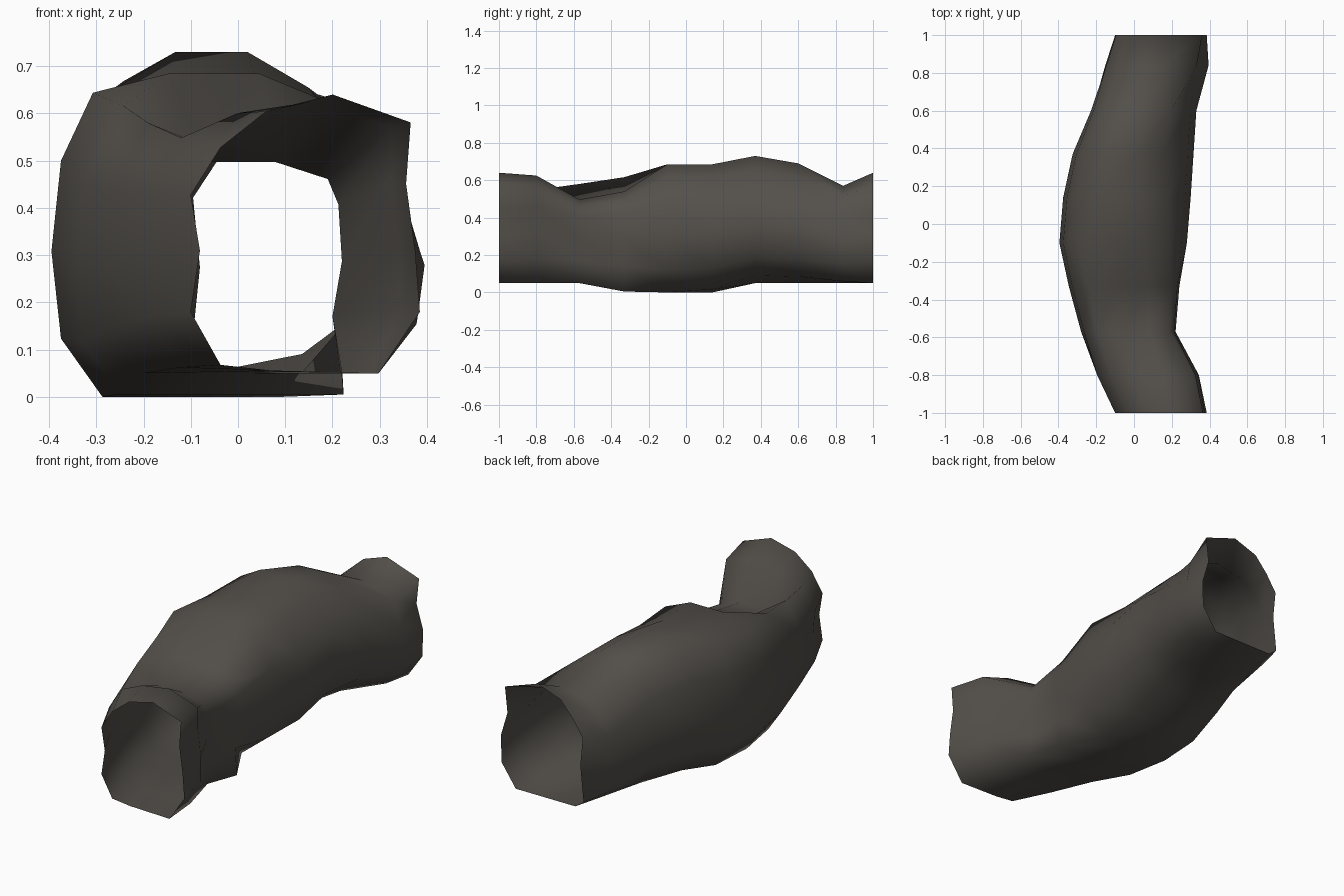
import bpy, bmesh

# Cross-sections as (across 0..1, up 0..1), clockwise from the left side
FRONT = [(.04, .44), (0, .64), (.13, .81), (.33, .94), (.62, 1), (.96, .9), (.94, .68),
         (.98, .44), (1, .22), (.82, 0), (.35, .01), (.13, .03), (0, .22)]
NEAR = [(0, .45), (.03, .73), (.18, 1), (.44, 1), (.72, 1), (.94, .92), (.985, .8),
        (1, .53), (.96, .27), (1, 0), (.5, 0), (.16, 0), (.03, .18)]
CENTRE = [(0, .45), (.03, .73), (.13, .94), (.37, 1), (.65, 1), (.87, .91), (.96, .7),
          (1, .45), (.95, .18), (.72, 0), (.45, 0), (.16, 0), (.03, .18)]
FAR = [(0, .42), (.03, .72), (.13, .91), (.3, 1), (.54, 1), (.74, .89), (.95, .68),
       (1, .44), (.92, .2), (.72, .06), (.4, 0), (.14, 0), (.02, .18)]
BACK = [(.04, .38), (.01, .63), (.13, .78), (.28, .92), (.56, 1), (.95, .89), (.92, .66),
        (1, .44), (.99, .2), (.82, 0), (.46, 0), (.1, 0), (0, .06)]

# Stations along the tunnel: y, left, right, bottom, top left, top right,
# the two sections it mixes and how much of the second
STATIONS = [
    (-1, -.10, .385, .05, .64, .64, FRONT, NEAR, 0),
    (-.8, -.20, .35, .05, .625, .625, FRONT, NEAR, .3),
    (-.57, -.28, .22, .05, .58, .497, FRONT, NEAR, 1),
    (-.33, -.345, .24, .005, .62, .54, NEAR, CENTRE, .1),
    (-.1, -.395, .28, 0, .685, .685, NEAR, CENTRE, 1),
    (.14, -.375, .30, 0, .685, .685, CENTRE, FAR, .4),
    (.37, -.325, .315, .05, .73, .73, CENTRE, FAR, 1),
    (.6, -.23, .33, .05, .69, .69, FAR, BACK, .1),
    (.84, -.155, .395, .05, .57, .57, FAR, BACK, .7),
    (1, -.10, .385, .05, .64, .64, FAR, BACK, 1),
]

rock = bpy.data.materials.new("dark warm grey")
rock.diffuse_color = (.088, .08, .07, 1)

# Open curved tunnel: loft the rings together, leaving both ends open
bm = bmesh.new()
rings = []
for y, left, right, bottom, top_l, top_r, first, second, w in STATIONS:
    ring = []
    for (au, av), (bu, bv) in zip(first, second):
        u, v = au + (bu - au) * w, av + (bv - av) * w
        k = min(max((u - .2) / .22, 0), 1)
        top = top_l + (top_r - top_l) * k
        ring.append(bm.verts.new((left + (right - left) * u, y, bottom + (top - bottom) * v)))
    rings.append(ring)
for a, b in zip(rings, rings[1:]):
    for i in range(len(a)):
        j = (i + 1) % len(a)
        bm.faces.new((a[i], a[j], b[j], b[i])).smooth = True
bmesh.ops.recalc_face_normals(bm, faces=bm.faces)

mesh = bpy.data.meshes.new("tunnel")
bm.to_mesh(mesh)
bm.free()
mesh.materials.append(rock)
bpy.context.collection.objects.link(bpy.data.objects.new("tunnel", mesh))
